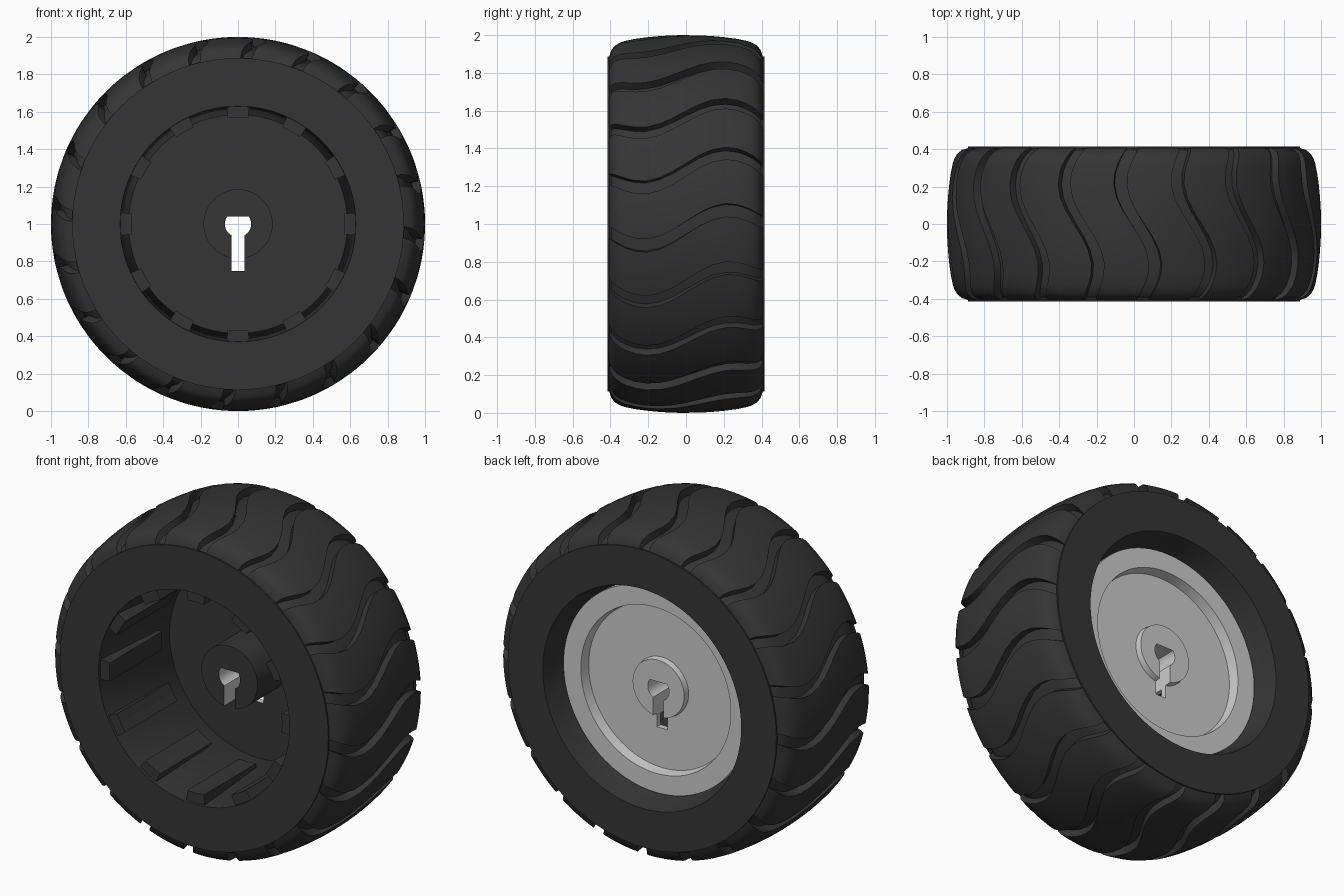
import bpy, bmesh
from math import sin, cos, pi, radians, degrees

if "Cube" in bpy.data.objects:
    bpy.data.objects.remove(bpy.data.objects["Cube"])

dark = bpy.data.materials.new("black_rubber")
dark.diffuse_color = (0.035, 0.035, 0.035, 1)
dark.use_nodes = True
dark.node_tree.nodes["Principled BSDF"].inputs["Base Color"].default_value = dark.diffuse_color


def polar(y, r, a):
    """Point around the axle; a runs clockwise from the top, seen from the front."""
    return (r * sin(a), y, 1 + r * cos(a))


def finish(bm, name, mat=dark, smooth=True):
    bmesh.ops.remove_doubles(bm, verts=bm.verts, dist=1e-5)
    bmesh.ops.recalc_face_normals(bm, faces=bm.faces)
    me = bpy.data.meshes.new(name)
    bm.to_mesh(me)
    bm.free()
    ob = bpy.data.objects.new(name, me)
    bpy.context.collection.objects.link(ob)
    if mat:
        me.materials.append(mat)
    if smooth:
        shade(ob)
    return ob


def shade(ob):
    bpy.ops.object.select_all(action='DESELECT')
    ob.select_set(True)
    bpy.context.view_layer.objects.active = ob
    bpy.ops.object.shade_smooth_by_angle(angle=radians(30))


def skin(bm, rows, close_rows=True):
    """Quads between rows of points; each row is a closed ring."""
    rings = [[bm.verts.new(p) for p in row] for row in rows]
    last = len(rings) if close_rows else len(rings) - 1
    for i in range(last):
        a, b = rings[i], rings[(i + 1) % len(rings)]
        for j in range(len(a)):
            k = (j + 1) % len(a)
            bm.faces.new((a[j], a[k], b[k], b[j]))


def lathe(profile, n, closed=True):
    bm = bmesh.new()
    skin(bm, [[polar(y, r, 2 * pi * j / n) for j in range(n)] for y, r in profile], closed)
    return bm


# tyre body: flat sidewalls, tapered front cavity, chamfered back opening
finish(lathe([(-.40, .87), (-.405, .887), (-.415, .887), (-.415, .63), (.19, .585),
              (.285, .625), (.33, .635), (.415, .655), (.415, .887), (.405, .887),
              (.40, .87)], 120), "tyre_body")

# tread: 20 curved blocks separated by S-shaped grooves
COUNT, GROOVE, DEPTH = 20, radians(4), .045
crown = [(0, 1), (.07, .999), (.14, .995), (.21, .988), (.27, .98), (.32, .97),
         (.35, .96), (.375, .945), (.395, .922), (.407, .885)]
profile = [(-y, r) for y, r in crown[:0:-1]] + crown
pitch = 2 * pi / COUNT
columns = [(GROOVE * (t / 2 - .5), DEPTH) for t in range(3)]
columns += [(GROOVE / 2 + (pitch - GROOVE) * t / 6, 0) for t in range(7)]
rows = []
for y, r in profile:
    sway = radians(1.2 - 5.5 * sin(pi * y / .45))
    rows.append([polar(y, max(r - d, .878), i * pitch + a + sway)
                 for i in range(COUNT) for a, d in columns])
bm = bmesh.new()
skin(bm, rows, False)
finish(bm, "tread")

# twelve teeth inside the front cavity
bm = bmesh.new()
for i in range(12):
    mid = 2 * pi * i / 12
    w = radians(5.5)
    ends = []
    for y in (-.40, .09):
        ends.append([bm.verts.new(polar(y, r, mid + s * w))
                     for r, s in ((.64, -1), (.64, 1), (.57, 1), (.57, 0), (.57, -1))])
    f, b = ends
    bm.faces.new(f)
    bm.faces.new(b)
    for j in range(5):
        k = (j + 1) % 5
        bm.faces.new((f[j], f[k], b[k], b[j]))
finish(bm, "inner_teeth", smooth=False)

# wheel disc with long front hub, stepped back face and low back boss
disc = finish(lathe([(-.08, 0), (-.08, .185), (.19, .185), (.19, .61), (.285, .61),
                     (.285, .495), (.225, .485), (.225, .175), (.26, .17), (.26, 0)],
                    96, False), "wheel_disc", smooth=False)

# keyhole cutter: D-shaped bore with a slot below it
half = [(.07 * cos(radians(t)), 1 + .07 * sin(radians(t))) for t in range(35, -61, -5)]
half.append((.035, .75))
outline = half + [(-x, z) for x, z in reversed(half)]
bm = bmesh.new()
face = bm.faces.new([bm.verts.new((x, -.3, z)) for x, z in outline])
ext = bmesh.ops.extrude_face_region(bm, geom=[face])
bmesh.ops.translate(bm, vec=(0, .8, 0),
                    verts=[v for v in ext["geom"] if isinstance(v, bmesh.types.BMVert)])
cutter = finish(bm, "keyhole_cutter", None, False)
cutter.hide_render = True
mod = disc.modifiers.new("keyhole", 'BOOLEAN')
mod.operation, mod.solver, mod.object = 'DIFFERENCE', 'EXACT', cutter
bpy.context.view_layer.objects.active = disc
bpy.ops.object.modifier_apply(modifier="keyhole")
bpy.data.objects.remove(cutter)

# front of the disc is black; back face and bore stay plain grey
me = disc.data
me.materials.clear()
me.materials.append(dark)
me.materials.append(None)
for p in me.polygons:
    c = p.center
    bore = abs(p.normal.y) < .1 and abs(c.x) < .075 and .74 < c.z < 1.05
    p.material_index = 1 if bore or c.y > .2 else 0
shade(disc)
